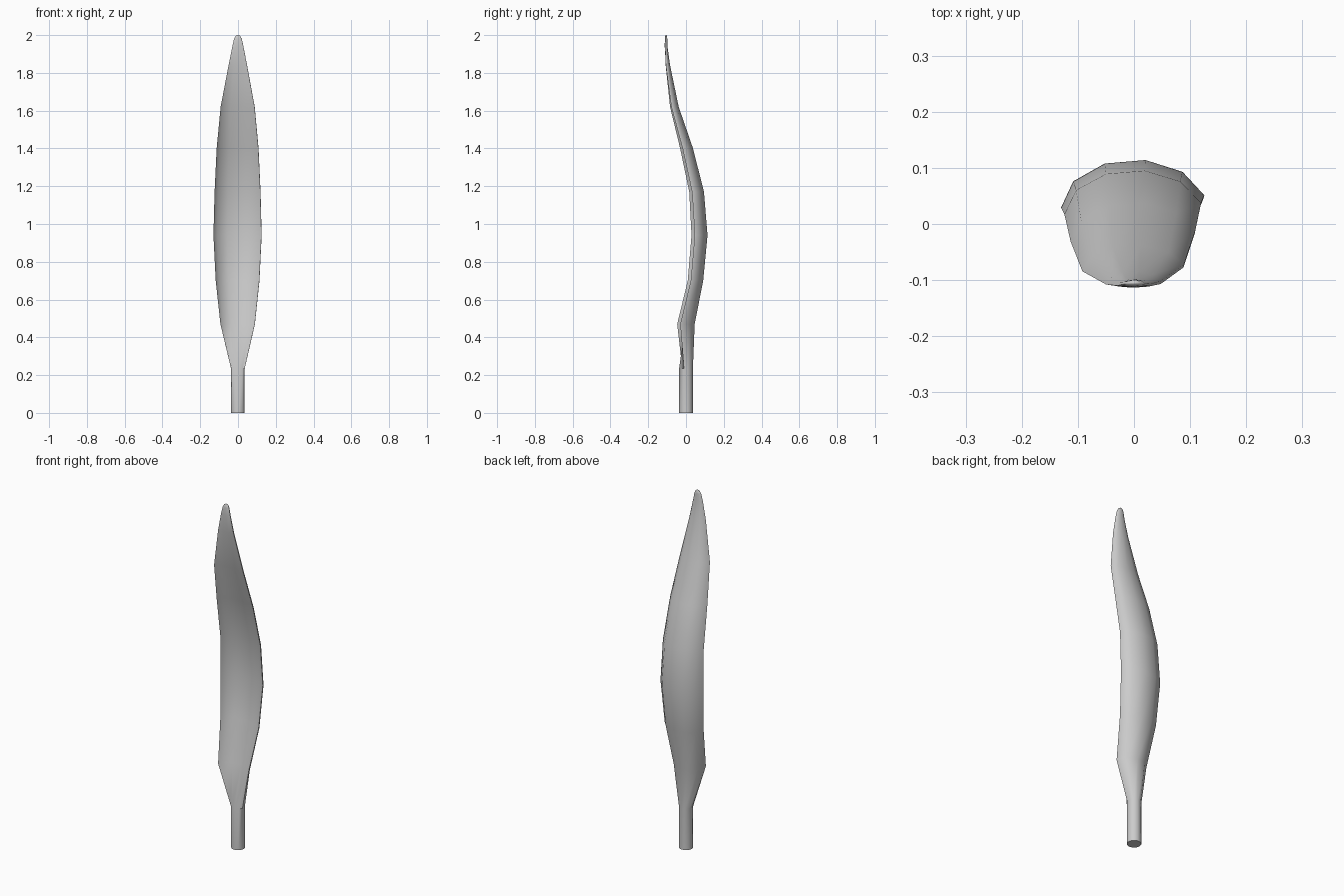
import bpy, bmesh
from math import sin, cos, radians, tau

if "Cube" in bpy.data.objects:
    bpy.data.objects.remove(bpy.data.objects["Cube"])

SIDES = 11
START = radians(81)

# Stations: z, half width, rim y, back depth, front depth (positive = hollowed front)
stations = [
    (0.00, 0.037, 0.000, 0.037, -0.037),
    (0.235, 0.037, 0.000, 0.037, -0.037),
    (0.47, 0.093, -0.048, 0.095, 0.060),
    (0.70, 0.118, 0.008, 0.084, 0.058),
    (0.94, 0.130, 0.028, 0.087, 0.062),
    (1.17, 0.124, 0.016, 0.080, 0.055),
    (1.40, 0.113, -0.032, 0.070, 0.047),
    (1.62, 0.092, -0.085, 0.047, 0.025),
    (1.84, 0.050, -0.108, 0.024, 0.004),
    (1.94, 0.030, -0.110, 0.012, -0.003),
    (1.98, 0.021, -0.108, 0.009, -0.004),
    (1.995, 0.013, -0.106, 0.006, -0.004),
    (2.00, 0.004, -0.105, 0.002, -0.002),
]

# Cupped blade lofted up from a round stem
bm = bmesh.new()
rings = []
for z, w, rim, back, front in stations:
    ring = []
    for i in range(SIDES):
        a = START + tau * i / SIDES
        s = sin(a)
        y = rim + (back * s if s > 0 else front * -s)
        ring.append(bm.verts.new((w * cos(a), y, z)))
    rings.append(ring)
for lo, hi in zip(rings, rings[1:]):
    for i in range(SIDES):
        j = (i + 1) % SIDES
        bm.faces.new((lo[i], lo[j], hi[j], hi[i]))
bm.faces.new(rings[0][::-1])
bm.faces.new(rings[-1])
bmesh.ops.recalc_face_normals(bm, faces=bm.faces)

mesh = bpy.data.meshes.new("leaf_blade")
bm.to_mesh(mesh)
bm.free()
blade = bpy.data.objects.new("leaf_blade", mesh)
bpy.context.collection.objects.link(blade)
bpy.context.view_layer.objects.active = blade
blade.select_set(True)
bpy.ops.object.shade_smooth_by_angle(angle=radians(60))
